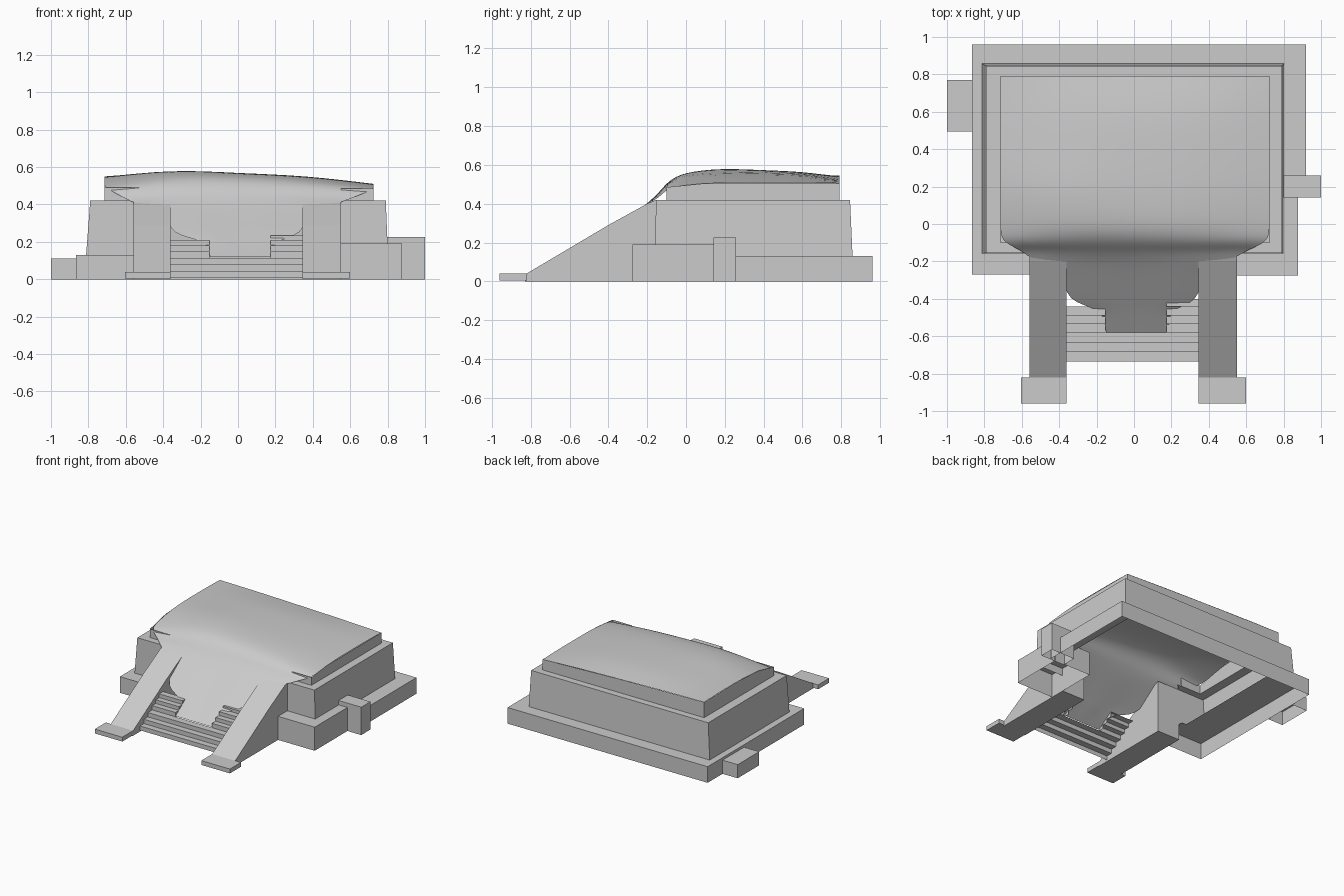
import bpy

stone = bpy.data.materials.new("grey_stone")
stone.diffuse_color = (0.6, 0.6, 0.6, 1)


def make(name, verts, faces):
    me = bpy.data.meshes.new(name)
    me.from_pydata(verts, [], faces)
    me.materials.append(stone)
    ob = bpy.data.objects.new(name, me)
    bpy.context.collection.objects.link(ob)
    return ob


def box(name, x0, x1, y0, y1, z0, z1, bottom=False):
    v = [(x, y, z) for z in (z0, z1) for x, y in ((x0, y0), (x1, y0), (x1, y1), (x0, y1))]
    f = [(i, (i + 1) % 4, (i + 1) % 4 + 4, i + 4) for i in range(4)] + [(4, 5, 6, 7)]
    if bottom:
        f.append((3, 2, 1, 0))
    return make(name, v, f)


def shell(name, loops):
    """Open-bottomed wall: joins matching open outlines from low to high."""
    n = len(loops[0])
    v = [p for l in loops for p in l]
    f = [(k * n + i, k * n + n + i, k * n + n + i + 1, k * n + i + 1)
         for k in range(len(loops) - 1) for i in range(n - 1)]
    return make(name, v, f)


def outline(xl, xr, yf, yb, gl, gr, z):
    return [(gl, yf, z), (xl, yf, z), (xl, yb, z), (xr, yb, z), (xr, yf, z), (gr, yf, z)]


def stairs(name, x0, x1, y_edges, z_tops, z_start):
    prof, z = [], z_start
    for y, y2, t in zip(y_edges, y_edges[1:], z_tops):
        prof += [(y, z), (y, t)]
        z = t
    prof.append((y_edges[-1], z))
    v = [(x, y, z) for y, z in prof for x in (x0, x1)]
    f = [(2 * i, 2 * i + 1, 2 * i + 3, 2 * i + 2) for i in range(len(prof) - 1)]
    return v, f, prof, name


# Low plinth around the sides and back
def plinth_loop(xl, xr, yf, yb, z):
    return [(-0.56, yf, z), (xl, yf, z), (xl, yb, z), (xr, yb, z), (xr, 0.15, z)]


shell("plinth", [plinth_loop(-0.865, 0.92, -0.27, 0.96, 0),
                 plinth_loop(-0.865, 0.92, -0.27, 0.96, 0.13),
                 plinth_loop(-0.60, 0.72, -0.12, 0.80, 0.13)])
box("plinth_front_right", 0.55, 0.877, -0.275, 0.15, 0, 0.19)
box("side_block_right", 0.79, 1.0, 0.142, 0.258, 0, 0.225)
box("side_block_left", -1.0, -0.865, 0.495, 0.77, 0, 0.11)

# Main battered tier with its ledge
shell("main_tier", [outline(-0.812, 0.802, -0.158, 0.858, -0.55, 0.55, 0.13),
                    outline(-0.79, 0.79, -0.155, 0.845, -0.55, 0.55, 0.42),
                    outline(-0.715, 0.725, -0.10, 0.79, -0.5, 0.5, 0.42)])

# Upper tier, its top edge following the mound
path = [(-0.53, -0.10, 0.49), (-0.715, -0.10, 0.49), (-0.715, 0.1, 0.535),
        (-0.715, 0.4, 0.55), (-0.715, 0.79, 0.545), (0, 0.79, 0.53),
        (0.725, 0.79, 0.505), (0.725, 0.1, 0.505), (0.725, -0.10, 0.485), (0.55, -0.10, 0.485)]
shell("upper_tier", [[(x, y, 0.42) for x, y, z in path], path])

# Sloping balustrades with flat feet
for side, x0, x1, f0, f1 in (("left", -0.56, -0.36, -0.605, -0.36),
                             ("right", 0.345, 0.55, 0.345, 0.60)):
    prof = [(-0.83, 0), (-0.155, 0), (-0.155, 0.42), (-0.2, 0.40), (-0.40, 0.29), (-0.83, 0.035)]
    n = len(prof)
    v = [(x, y, z) for x in (x0, x1) for y, z in prof]
    f = [(i, i + n, (i + 1) % n + n, (i + 1) % n) for i in range(n)]
    f += [tuple(reversed(range(n))), tuple(range(n, 2 * n))]
    make("balustrade_" + side, v, f)
    box("balustrade_foot_" + side, f0, f1, -0.96, -0.82, 0.005, 0.04, True)

# Stairs: full-width lower steps, then broken remains on either side
flights = (
    ("lower_steps", -0.36, 0.345, [-0.735, -0.685, -0.635, -0.58], [0.045, 0.08, 0.115], 0.01),
    ("upper_steps_left", -0.36, -0.152, [-0.58, -0.535, -0.49, -0.44], [0.15, 0.18, 0.21], 0.115),
    ("upper_steps_right", 0.175, 0.345, [-0.58, -0.535, -0.49, -0.44, -0.40],
     [0.15, 0.18, 0.21, 0.235], 0.115))
for flight in flights:
    v, f, prof, name = stairs(*flight)
    if name != "lower_steps":  # broken inner end of the remaining steps
        side = 1 if "left" in name else 0
        for i in range(0, len(prof) - 1, 2):
            b = len(v)
            (ya, _), (_, t), (yb, _) = prof[i], prof[i + 1], prof[i + 2]
            x = flight[2] if side else flight[1]
            v += [(x, ya, t - 0.04), (x, yb, t - 0.04), (x, yb, t), (x, ya, t)]
            f.append((b, b + 1, b + 2, b + 3))
    make(name, v, f)

# Earth mound on top, spilling down between the balustrades
rows = [  # y, left x, right x, five heights across
    (0.79, -0.715, 0.725, 0.545, 0.54, 0.53, 0.52, 0.505),
    (0.6, -0.715, 0.725, 0.55, 0.57, 0.562, 0.55, 0.51),
    (0.4, -0.715, 0.725, 0.55, 0.578, 0.566, 0.553, 0.51),
    (0.2, -0.715, 0.725, 0.545, 0.594, 0.568, 0.556, 0.51),
    (0.05, -0.715, 0.725, 0.52, 0.578, 0.562, 0.547, 0.50),
    (-0.04, -0.715, 0.725, 0.50, 0.555, 0.545, 0.53, 0.49),
    (-0.10, -0.70, 0.71, 0.485, 0.51, 0.505, 0.50, 0.475),
    (-0.14, -0.60, 0.60, 0.43, 0.46, 0.455, 0.45, 0.43),
    (-0.19, -0.55, 0.53, 0.405, 0.41, 0.41, 0.41, 0.405),
    (-0.25, -0.37, 0.355, 0.36, 0.365, 0.36, 0.365, 0.36),
    (-0.42, -0.37, 0.355, 0.235, 0.24, 0.235, 0.24, 0.235),
    (-0.45, -0.16, 0.18, 0.21, 0.215, 0.21, 0.215, 0.21),
    (-0.58, -0.15, 0.19, 0.12, 0.12, 0.12, 0.12, 0.12)]
v = [(r[1] + (r[2] - r[1]) * i / 4, r[0], r[3 + i]) for r in rows for i in range(5)]
f = [(5 * k + i, 5 * k + 5 + i, 5 * k + 6 + i, 5 * k + 1 + i)
     for k in range(len(rows) - 1) for i in range(4)]
mound = make("earth_mound", v, f)
sub = mound.modifiers.new("soften", 'SUBSURF')
sub.levels = sub.render_levels = 2
sub.boundary_smooth = 'PRESERVE_CORNERS'
for p in mound.data.polygons:
    p.use_smooth = True
